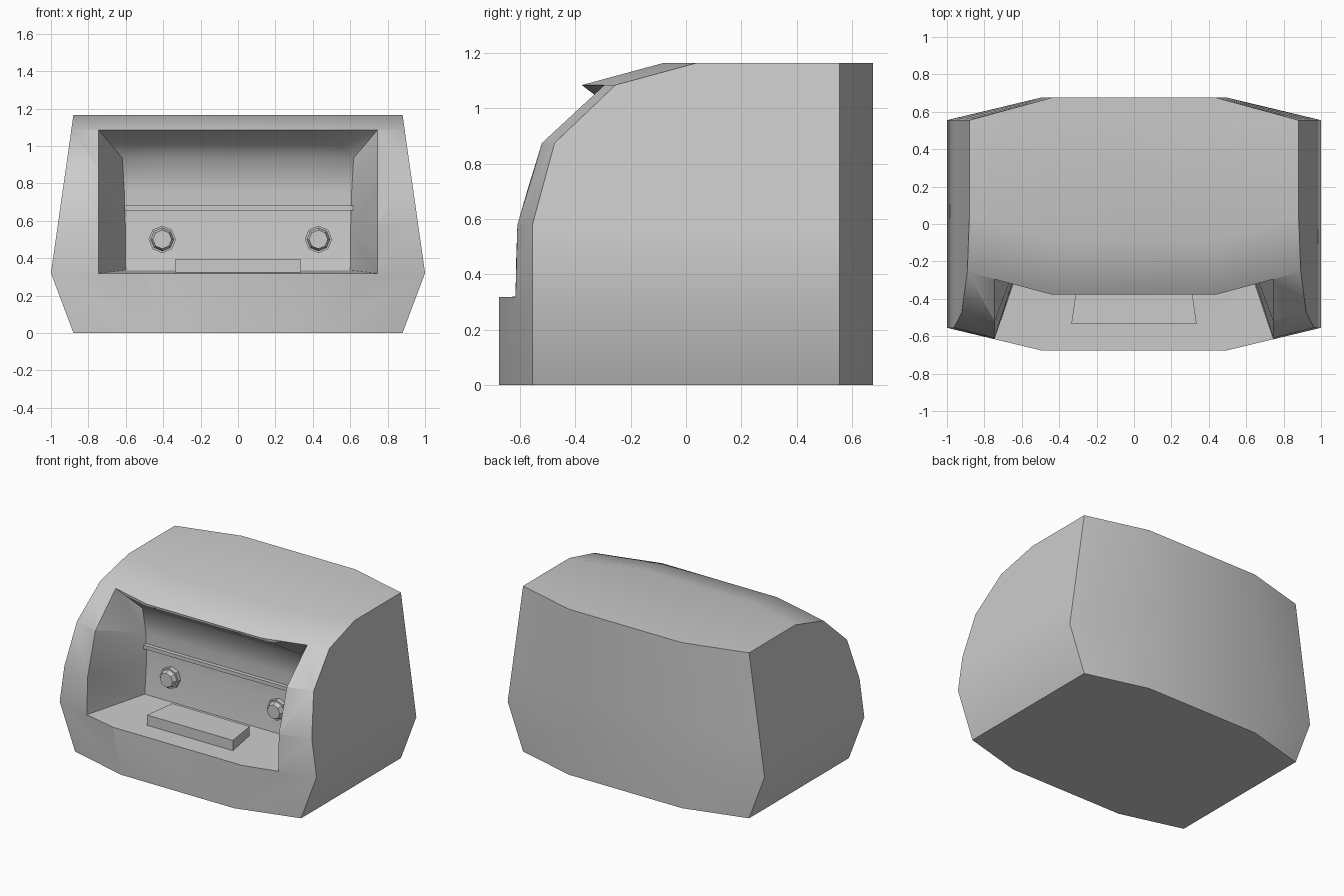
import bpy, bmesh
from math import radians
from mathutils import Matrix

if "Cube" in bpy.data.objects:
    bpy.data.objects.remove(bpy.data.objects["Cube"])

# z level and front y of the centre profile
PROFILE = [(0, -.675), (.32, -.675), (.58, -.675), (.875, -.595), (1.085, -.375), (1.165, -.08)]


def width(z):
    return .88 + .12 * z / .32 if z < .32 else 1 - .12 * (z - .32) / .845


def bow(x, z):
    return .24 * max(0, abs(x) / width(z) - .5)


def front_y(x, z):
    for (z0, y0), (z1, y1) in zip(PROFILE, PROFILE[1:]):
        if z <= z1:
            return y0 + (y1 - y0) * (z - z0) / (z1 - z0) + bow(x, z)


def finish(name, bm):
    bmesh.ops.recalc_face_normals(bm, faces=bm.faces)
    me = bpy.data.meshes.new(name)
    bm.to_mesh(me)
    bm.free()
    ob = bpy.data.objects.new(name, me)
    bpy.context.collection.objects.link(ob)
    return ob


def activate(ob):
    bpy.ops.object.select_all(action='DESELECT')
    ob.select_set(True)
    bpy.context.view_layer.objects.active = ob


def bridge(bm, a, b):
    n = len(a)
    for i in range(n):
        bm.faces.new((a[i], a[(i + 1) % n], b[(i + 1) % n], b[i]))


def box(name, x0, x1, y0, y1, z0, z1, taper=1):
    bm = bmesh.new()
    bmesh.ops.create_cube(bm, size=1)
    for v in bm.verts:
        k = taper if v.co.y > 0 else 1
        v.co = ((x1 if v.co.x > 0 else x0) * k, y1 if v.co.y > 0 else y0, z1 if v.co.z > 0 else z0)
    return finish(name, bm)


# Bowed body shell, lofted up the profile
bm = bmesh.new()
rings = []
for z, y in PROFILE:
    xs = [c * width(z) for c in (-1, -.5, .5, 1)]
    pts = [(x, y + bow(x, z), z) for x in xs] + [(x, .675 - bow(x, z), z) for x in reversed(xs)]
    rings.append([bm.verts.new(p) for p in pts])
for a, b in zip(rings, rings[1:]):
    bridge(bm, a, b)
bm.faces.new(rings[0])
bm.faces.new(rings[-1])
body = finish("body", bm)

# Recess cutter: opening straight ahead, narrowing to the back wall
bm = bmesh.new()
opening_z = (.318, .58, .875, 1.084)
back = [(.335, -.18, .6), (.56, -.157, .602), (.76, -.157, .608), (.935, -.18, .618)]
layers = [[], [], []]
for fz, (bz, by, bx) in zip(opening_z, back):
    half = .5 * width(fz)
    for x in (-.745, -half, half, .745):
        layers[0].append(bm.verts.new((x, -1, fz)))
        layers[1].append(bm.verts.new((x, front_y(x, fz), fz)))
        layers[2].append(bm.verts.new((x * bx / .745, by, bz)))
for L in (layers[0], layers[2]):
    for i in (0, 1, 2, 4, 5, 6, 8, 9, 10):
        bm.faces.new((L[i], L[i + 1], L[i + 5], L[i + 4]))
loop = [0, 1, 2, 3, 7, 11, 15, 14, 13, 12, 8, 4]
for a, b in zip(layers, layers[1:]):
    bridge(bm, [a[i] for i in loop], [b[i] for i in loop])
cutter = finish("recess_cutter", bm)
cutter.hide_render = True

mod = body.modifiers.new("recess", 'BOOLEAN')
mod.operation = 'DIFFERENCE'
mod.solver = 'EXACT'
mod.object = cutter
activate(body)
bpy.ops.object.modifier_apply(modifier=mod.name)
bpy.data.objects.remove(cutter)
bpy.ops.object.shade_smooth_by_angle(angle=radians(56))

# Trim strip on the back wall and tray block on the floor
box("trim_strip", -.607, .617, -.185, -.14, .655, .681)
box("tray_block", -.335, .335, -.535, -.30, .31, .395, .9)


# Octagonal knobs: a base with a tapered cap
def knob(name, x):
    bm = bmesh.new()
    for r1, r2, depth, y in ((.073, .073, .05, -.165), (.062, .05, .03, -.205)):
        m = Matrix.Translation((x, y, .5)) @ Matrix.Rotation(radians(90), 4, 'X')
        bmesh.ops.create_cone(bm, cap_ends=True, segments=8, radius1=r1, radius2=r2, depth=depth, matrix=m)
    finish(name, bm)


knob("left_knob", -.405)
knob("right_knob", .43)
